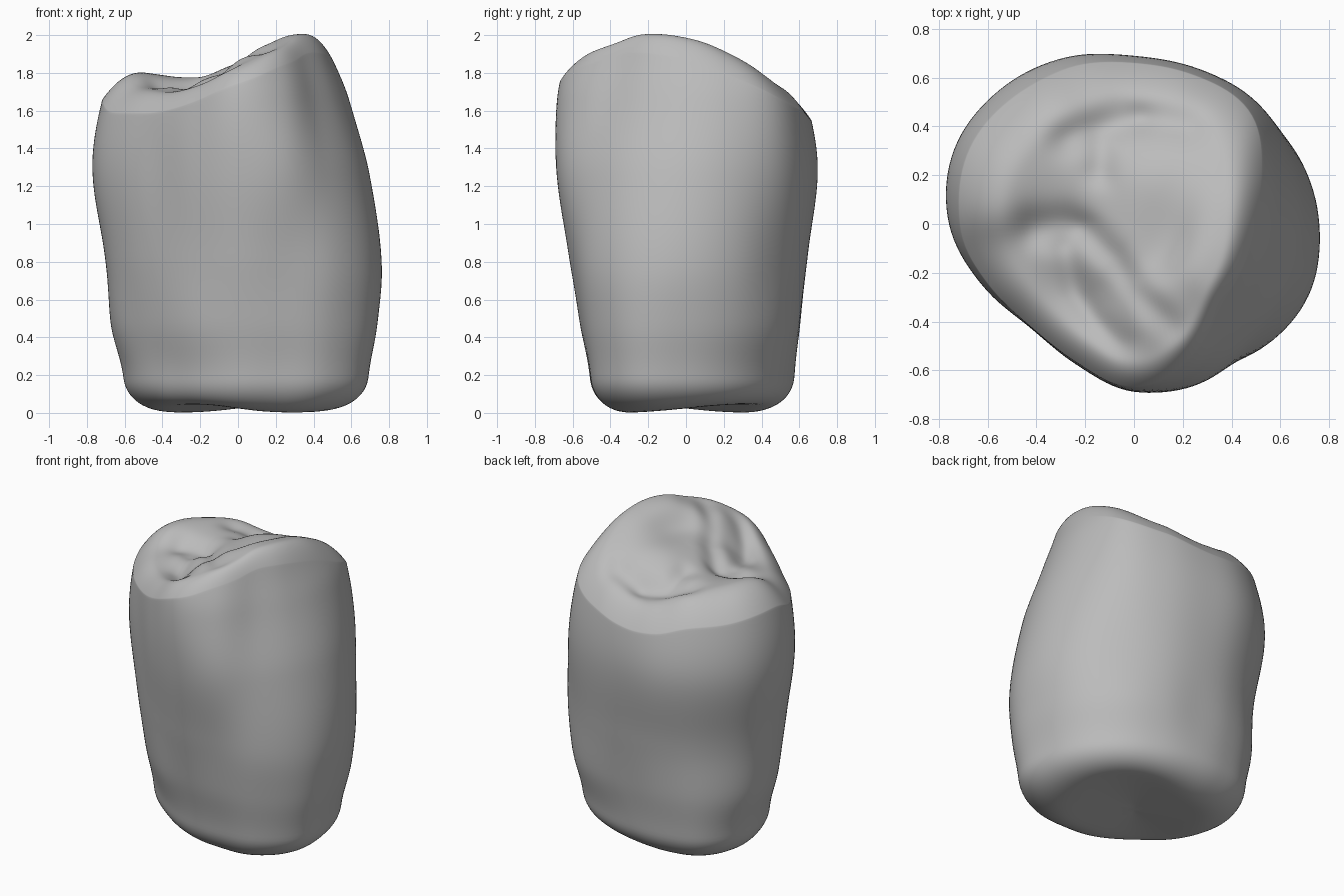
import bpy, bmesh
from math import sin, cos, pi, exp, sqrt
from mathutils import Vector

if "Cube" in bpy.data.objects:
    bpy.data.objects.remove(bpy.data.objects["Cube"], do_unlink=True)

SEGMENTS = 144
FOOT = 0.62        # where the rounding of the underside starts

# Polar radii (hundredths) of the cross-sections, every 22.5 degrees from +x
LEVELS = [0.2, 0.45, 0.8, 1.3, 1.7, 2.0]
SECTIONS = [
    [68, 64, 60, 57, 57, 61, 67, 65, 58, 52, 47, 47, 50, 55, 66, 72],
    [73, 70, 66, 62, 60, 64, 70, 71, 65, 57, 53, 53, 55, 60, 70, 76],
    [76, 73, 68, 65, 64, 67, 71, 73, 69, 62, 57, 57, 61, 65, 73, 77],
    [69, 70, 71, 69, 69, 74, 78, 80, 76, 67, 60, 62, 68, 71, 68, 68],
    [57, 61, 66, 64, 63, 66, 70, 73, 70, 63, 59, 61, 68, 65, 56, 55],
    [46, 48, 53, 52, 52, 53, 56, 58, 56, 54, 53, 55, 60, 54, 47, 46],
]

# Control heights of the crown: x, y, z
CROWN = [
    (.4, -.2, 2.01), (.42, .08, 1.99), (.15, -.45, 1.95), (0, -.6, 1.83),
    (-.2, -.5, 1.74), (-.37, -.4, 1.69), (-.57, -.2, 1.71), (-.6, .15, 1.81),
    (-.4, .4, 1.79), (-.1, .6, 1.72), (.3, .45, 1.77), (0, .42, 1.73),
    (.1, .2, 1.89), (0, 0, 1.86), (-.25, 0, 1.75), (-.2, .2, 1.78),
    (.4, .28, 1.89),
]
# Creases in the crown: path, depth, width
CREASES = [
    ([(-.2, -.02), (-.08, -.14), (0, -.27), (.16, -.43)], .035, .055),
    ([(-.28, -.1), (-.24, -.28), (-.16, -.4), (-.06, -.5)], .035, .055),
    ([(-.4, -.02), (-.27, 0)], .05, .08),
    ([(-.27, .36), (-.05, .47), (.22, .42)], .045, .08),
    ([(-.14, .22), (-.13, .36), (.02, .43)], .03, .06),
]


def spline(a, b, c, d, t):
    return b + .5 * t * (c - a + t * (2*a - 5*b + 4*c - d + t * (3*(b - c) + d - a)))


def section_radius(row, angle):
    k = angle / (2 * pi) * len(row)
    i = int(k)
    return spline(*(row[(i + j) % len(row)] for j in (-1, 0, 1, 2)), k - i) / 100


def outline(angle, z):
    """Point on the body wall at a given angle and height."""
    z = min(max(z, LEVELS[0]), LEVELS[-1])
    last = len(LEVELS) - 1
    i = max(j for j in range(last) if LEVELS[j] <= z)
    rows = [SECTIONS[min(max(i + j, 0), last)] for j in (-1, 0, 1, 2)]
    t = (z - LEVELS[i]) / (LEVELS[i + 1] - LEVELS[i])
    r = spline(*(section_radius(row, angle) for row in rows), t)
    return Vector((r * cos(angle), r * sin(angle)))


def segment_distance(p, a, b):
    a, b = Vector(a), Vector(b)
    t = min(max((p - a).dot(b - a) / (b - a).length_squared, 0), 1)
    return (p - a.lerp(b, t)).length


def crown_height(p):
    total = height = 0
    for x, y, z in CROWN:
        w = exp(-((p.x - x)**2 + (p.y - y)**2) / .03) + 1e-9
        total += w
        height += w * z
    z = height / total
    for path, depth, width in CREASES:
        d = min(segment_distance(p, a, b) for a, b in zip(path, path[1:]))
        z -= depth * exp(-(d / width)**2)
    return z


def ramp(s, start):
    return min(max((s - start) / (1 - start), 0), 1)


def column(angle):
    """One vertical strip from the underside, up the wall, to the crown."""
    points = []
    foot = outline(angle, LEVELS[0])
    lift = cos(angle - pi / 4)**2                # underside rests on two corners
    for i in range(1, 25):                       # hollowed underside
        s = sin(i / 24 * pi / 2)
        p = foot * s
        hollow = max(1 - s / FOOT, 0)
        z = .2 * (1 - sqrt(1 - ramp(s, FOOT)**2))
        z += .045 * (hollow + (1 - hollow) * lift) * min((1 - s) * 3, 1)
        points.append((p.x, p.y, z))
    soft = .5 + .5 * cos(angle - 1.8)            # rim is softest at the back
    drop, start = .09 + .08 * soft, .83 - .17 * soft
    top = crown_height(outline(angle, 1.75) * .92) - drop
    for i in range(1, 40):                       # wall
        z = .2 + (top - .2) * i / 40
        p = outline(angle, z)
        points.append((p.x, p.y, z))
    rim = outline(angle, top)
    for i in range(52, 0, -1):                   # rounded rim and crown
        s = sin(i / 52 * pi / 2)
        p = rim * s
        t = ramp(s, .6)
        blend = t * t * (3 - 2 * t)
        z = crown_height(p) * (1 - blend) + (top + drop) * blend
        points.append((p.x, p.y, z - drop * ramp(s, start)**2))
    return points


# Body: strips joined around the axis, closed at both poles
bm = bmesh.new()
strips = [[bm.verts.new(p) for p in column(2 * pi * k / SEGMENTS)] for k in range(SEGMENTS)]
bottom = bm.verts.new((0, 0, .045))
peak = bm.verts.new((0, 0, crown_height(Vector((0, 0)))))
for k, a in enumerate(strips):
    b = strips[(k + 1) % SEGMENTS]
    bm.faces.new((bottom, b[0], a[0]))
    bm.faces.new((peak, a[-1], b[-1]))
    for i in range(len(a) - 1):
        bm.faces.new((a[i], b[i], b[i + 1], a[i + 1]))
# Relax the whole skin a little
for _ in range(4):
    bmesh.ops.smooth_vert(bm, verts=bm.verts, factor=.5,
                          use_axis_x=True, use_axis_y=True, use_axis_z=True)
bmesh.ops.recalc_face_normals(bm, faces=bm.faces)
mesh = bpy.data.meshes.new("stone_body")
bm.to_mesh(mesh)
bm.free()
mesh.shade_smooth()

# Plain grey surface
grey = bpy.data.materials.new("plain_grey")
grey.use_nodes = True
colour = (.5, .5, .5, 1)
grey.diffuse_color = colour
grey.node_tree.nodes["Principled BSDF"].inputs["Base Color"].default_value = colour
mesh.materials.append(grey)
body = bpy.data.objects.new("stone_body", mesh)
bpy.context.collection.objects.link(body)
